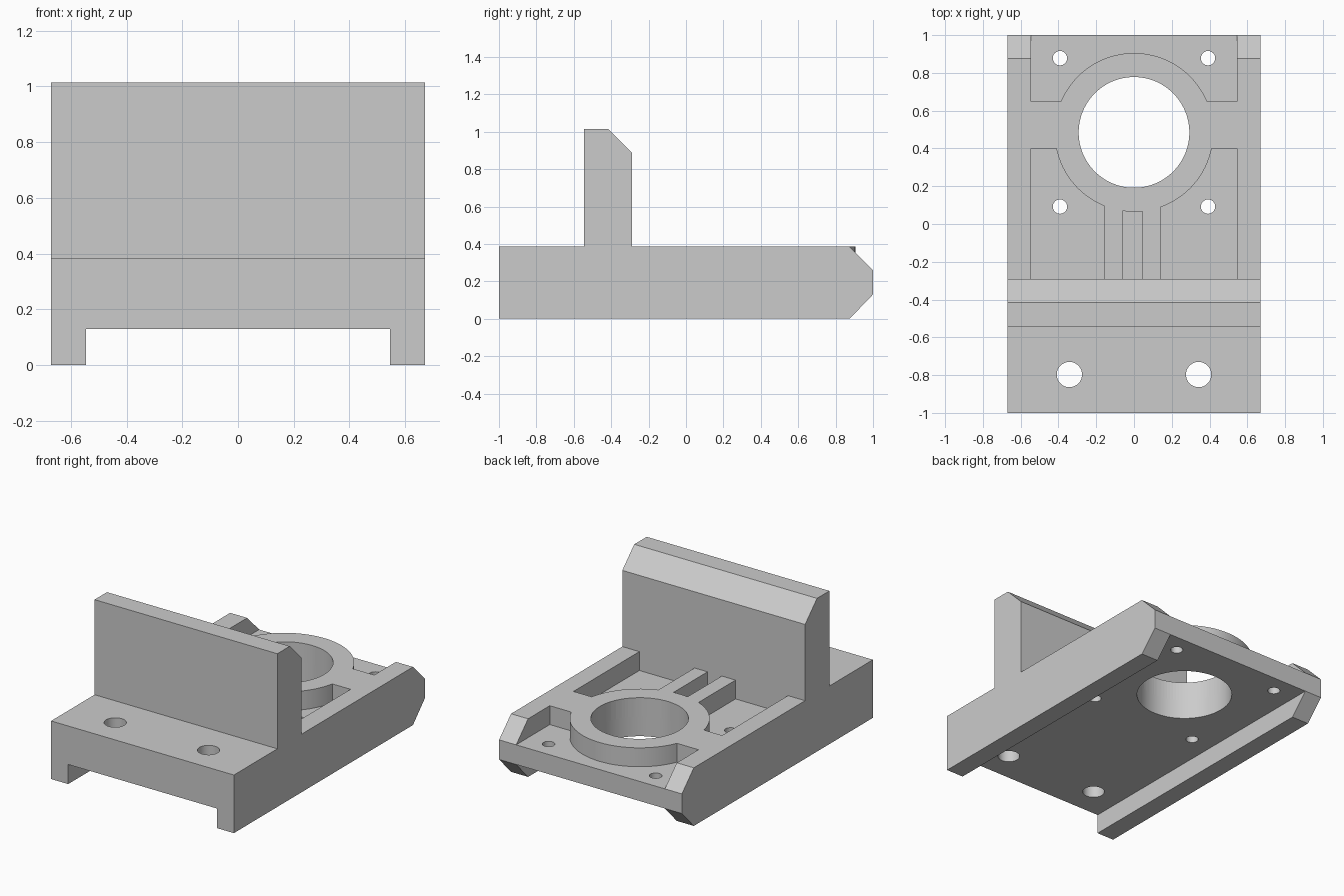
import bpy
import bmesh
import math
from mathutils import Vector

if "Cube" in bpy.data.objects:
    bpy.data.objects.remove(bpy.data.objects["Cube"], do_unlink=True)

# One plain grey for the whole bracket
grey = bpy.data.materials.new("plain grey")
grey.use_nodes = True
grey.diffuse_color = (0.6, 0.6, 0.6, 1)
grey.node_tree.nodes["Principled BSDF"].inputs["Base Color"].default_value = (0.6, 0.6, 0.6, 1)

HALF, INNER = 0.67, 0.545            # outer and inner half widths
CHANNEL, FLOOR, TOP = 0.13, 0.26, 0.385
CHAMFER = 0.125
WALL_FRONT, WALL_BACK, WALL_TOP = -0.545, -0.29, 1.015
RING_Y, RING_R, BORE_R = 0.485, 0.42, 0.293


def prism(name, outline, offset):
    """Extrude a planar outline by an offset vector."""
    bm = bmesh.new()
    face = bm.faces.new([bm.verts.new(p) for p in outline])
    made = bmesh.ops.extrude_face_region(bm, geom=[face])
    verts = [v for v in made["geom"] if isinstance(v, bmesh.types.BMVert)]
    bmesh.ops.translate(bm, verts=verts, vec=Vector(offset))
    bmesh.ops.recalc_face_normals(bm, faces=bm.faces)
    mesh = bpy.data.meshes.new(name)
    bm.to_mesh(mesh)
    bm.free()
    mesh.materials.append(grey)
    obj = bpy.data.objects.new(name, mesh)
    bpy.context.collection.objects.link(obj)
    return obj


def side_prism(name, x0, x1, profile):
    return prism(name, [(x0, y, z) for y, z in profile], (x1 - x0, 0, 0))


def box(name, x0, x1, y0, y1, z0, z1):
    return side_prism(name, x0, x1, [(y0, z0), (y1, z0), (y1, z1), (y0, z1)])


def cylinder(name, x, y, r, z0, z1, sides=32):
    angles = [2 * math.pi * i / sides for i in range(sides)]
    ring = [(x + r * math.cos(a), y + r * math.sin(a), z0) for a in angles]
    return prism(name, ring, (0, 0, z1 - z0))


def combine(obj, tools, operation):
    """Apply a boolean with each tool, then remove the tool."""
    bpy.ops.object.select_all(action="DESELECT")
    bpy.context.view_layer.objects.active = obj
    obj.select_set(True)
    for tool in tools:
        mod = obj.modifiers.new("boolean", "BOOLEAN")
        mod.operation, mod.object, mod.solver = operation, tool, "EXACT"
        bpy.ops.object.modifier_apply(modifier=mod.name)
        bpy.data.objects.remove(tool, do_unlink=True)
    bpy.ops.object.shade_smooth_by_angle(angle=math.radians(30))


def drill(x, y, r, sides=32):
    return cylinder("drill", x, y, r, -0.2, 0.8, sides)


# Side rails with chamfered back ends
rail = [(-1, 0), (1 - CHAMFER, 0), (1, CHANNEL), (1, FLOOR), (1 - CHAMFER, TOP), (-1, TOP)]
side_prism("left_rail", INNER, HALF, rail)
side_prism("right_rail", -HALF, -INNER, rail)

# Upright wall with chamfered back edge
side_prism("upright_wall", -HALF, HALF, [
    (WALL_FRONT, TOP), (WALL_BACK, TOP), (WALL_BACK, WALL_TOP - CHAMFER),
    (WALL_BACK - CHAMFER, WALL_TOP), (WALL_FRONT, WALL_TOP)])

# Thick front block with two mounting holes
front = box("front_block", -INNER, INNER, -1, WALL_BACK, CHANNEL, TOP)
combine(front, [drill(s * 0.342, -0.797, 0.067) for s in (-1, 1)], "DIFFERENCE")

# Thin pocket floor with four screw holes and the main bore
floor = box("pocket_floor", -INNER, INNER, WALL_BACK, 1, CHANNEL, FLOOR)
holes = [drill(s * 0.392, y, 0.038) for s in (-1, 1) for y in (0.092, 0.878)]
combine(floor, holes + [drill(0, RING_Y, BORE_R, 96)], "DIFFERENCE")

# Raised ring, its arms to the rails and two ribs to the wall
ring = cylinder("bearing_ring", 0, RING_Y, RING_R, FLOOR, TOP, 96)
struts = [box("arm", x0, x1, 0.4, 0.648, FLOOR, TOP)
          for x0, x1 in ((-INNER, -0.34), (0.34, INNER))]
struts += [box("rib", x0, x1, WALL_BACK, 0.15, FLOOR, TOP)
           for x0, x1 in ((-0.16, -0.06), (0.045, 0.14))]
combine(ring, struts, "UNION")
combine(ring, [drill(0, RING_Y, BORE_R, 96)], "DIFFERENCE")
